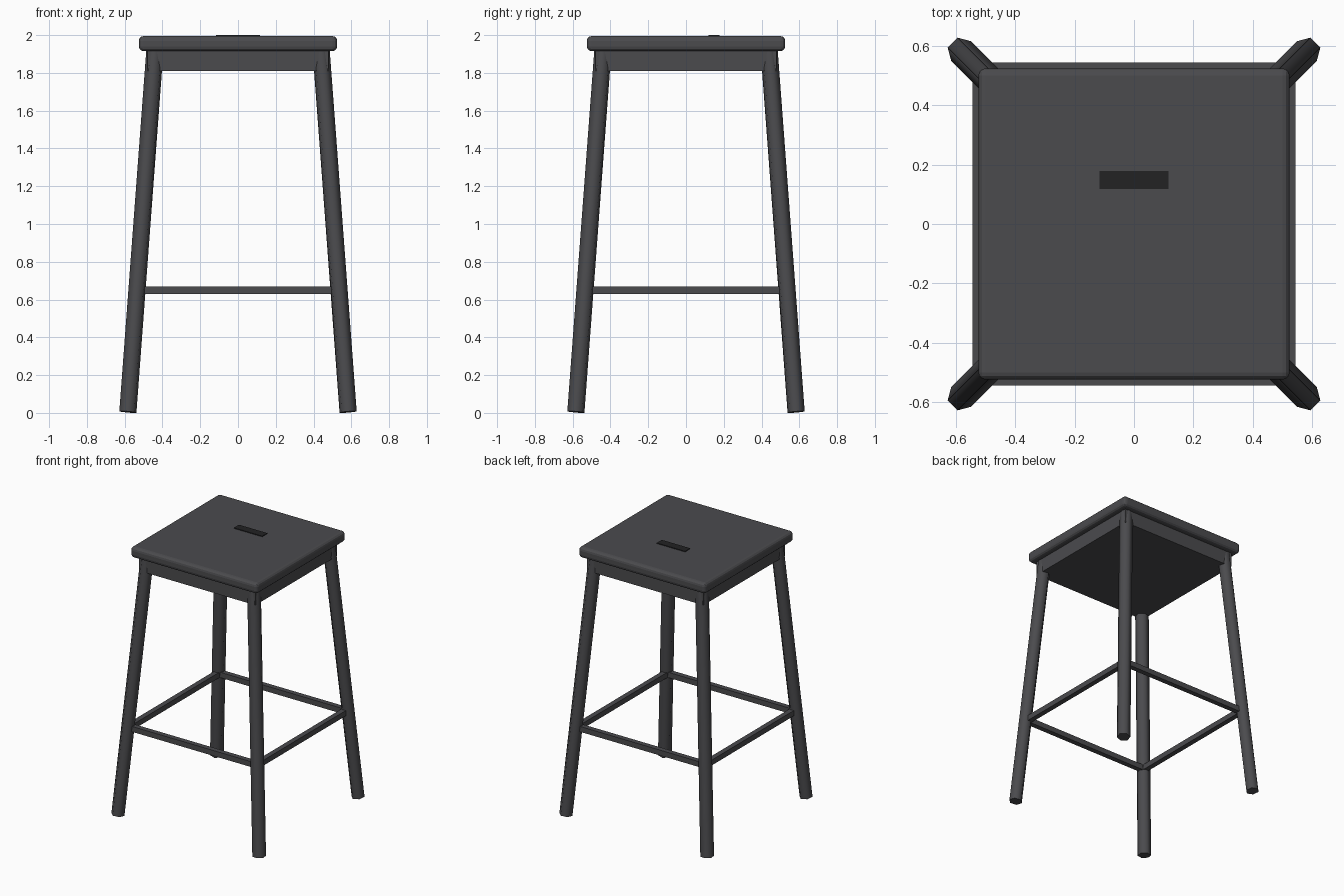
import bpy, bmesh, math
from mathutils import Vector

if "Cube" in bpy.data.objects:
    bpy.data.objects.remove(bpy.data.objects["Cube"])


def material(name, value):
    m = bpy.data.materials.new(name)
    m.diffuse_color = (value, value, value * 1.08, 1)
    m.use_nodes = True
    m.node_tree.nodes["Principled BSDF"].inputs["Base Color"].default_value = m.diffuse_color
    return m


dark = material("charcoal", 0.07)
black = material("black", 0.016)


def add_object(name, bm, mat):
    bmesh.ops.recalc_face_normals(bm, faces=bm.faces)
    me = bpy.data.meshes.new(name)
    bm.to_mesh(me)
    bm.free()
    ob = bpy.data.objects.new(name, me)
    bpy.context.collection.objects.link(ob)
    me.materials.append(mat)
    return ob


def box(name, lo, hi, mat, bevel=0.0):
    lo, hi = Vector(lo), Vector(hi)
    bm = bmesh.new()
    bmesh.ops.create_cube(bm, size=1)
    bmesh.ops.scale(bm, vec=hi - lo, verts=bm.verts)
    bmesh.ops.translate(bm, vec=(lo + hi) / 2, verts=bm.verts)
    if bevel:
        bmesh.ops.bevel(bm, geom=bm.edges[:], offset=bevel, segments=3,
                        profile=0.5, affect='EDGES')
    return add_object(name, bm, mat)


def leg(name, sx, sy):
    # six-sided splayed leg, one flat facing outward along the diagonal
    foot = Vector((sx * 0.583, sy * 0.583, 0.005))
    head = Vector((sx * 0.44, sy * 0.44, 1.92))
    rot = Vector((0, 0, 1)).rotation_difference(head - foot)
    start = math.atan2(sy, sx) + math.pi / 6
    ring = [rot @ Vector((0.047 * math.cos(start + i * math.pi / 3),
                          0.047 * math.sin(start + i * math.pi / 3), 0))
            for i in range(6)]
    bm = bmesh.new()
    low = [bm.verts.new(foot + p) for p in ring]
    high = [bm.verts.new(head + p) for p in ring]
    bm.faces.new(low)
    bm.faces.new(high)
    for i in range(6):
        j = (i + 1) % 6
        f = bm.faces.new((low[i], low[j], high[j], high[i]))
        f.smooth = True
    # keep the end caps crisp
    bm.edges.ensure_lookup_table()
    for e in bm.edges:
        if sum(f.smooth for f in e.link_faces) == 1:
            e.smooth = False
    return add_object(name, bm, dark)


# seat, handle slot and apron block
box("seat", (-0.525, -0.525, 1.915), (0.525, 0.525, 1.995), dark, 0.025)
box("handle_slot", (-0.117, 0.118, 1.97), (0.117, 0.178, 2.0), black)
box("apron", (-0.48, -0.48, 1.81), (0.48, 0.48, 1.92), dark)

# legs
for fb, sy in (("front", -1), ("back", 1)):
    for lr, sx in (("left", -1), ("right", 1)):
        leg(f"{fb}_{lr}_leg", sx, sy)

# footrest bars
a, b = 0.507, 0.545
for s, x_name, y_name in ((-1, "left", "front"), (1, "right", "back")):
    near, far = sorted((s * a, s * b))
    box(y_name + "_footrest_bar", (-b, near, 0.63), (b, far, 0.67), dark)
    box(x_name + "_footrest_bar", (near, -a, 0.63), (far, a, 0.67), dark)
